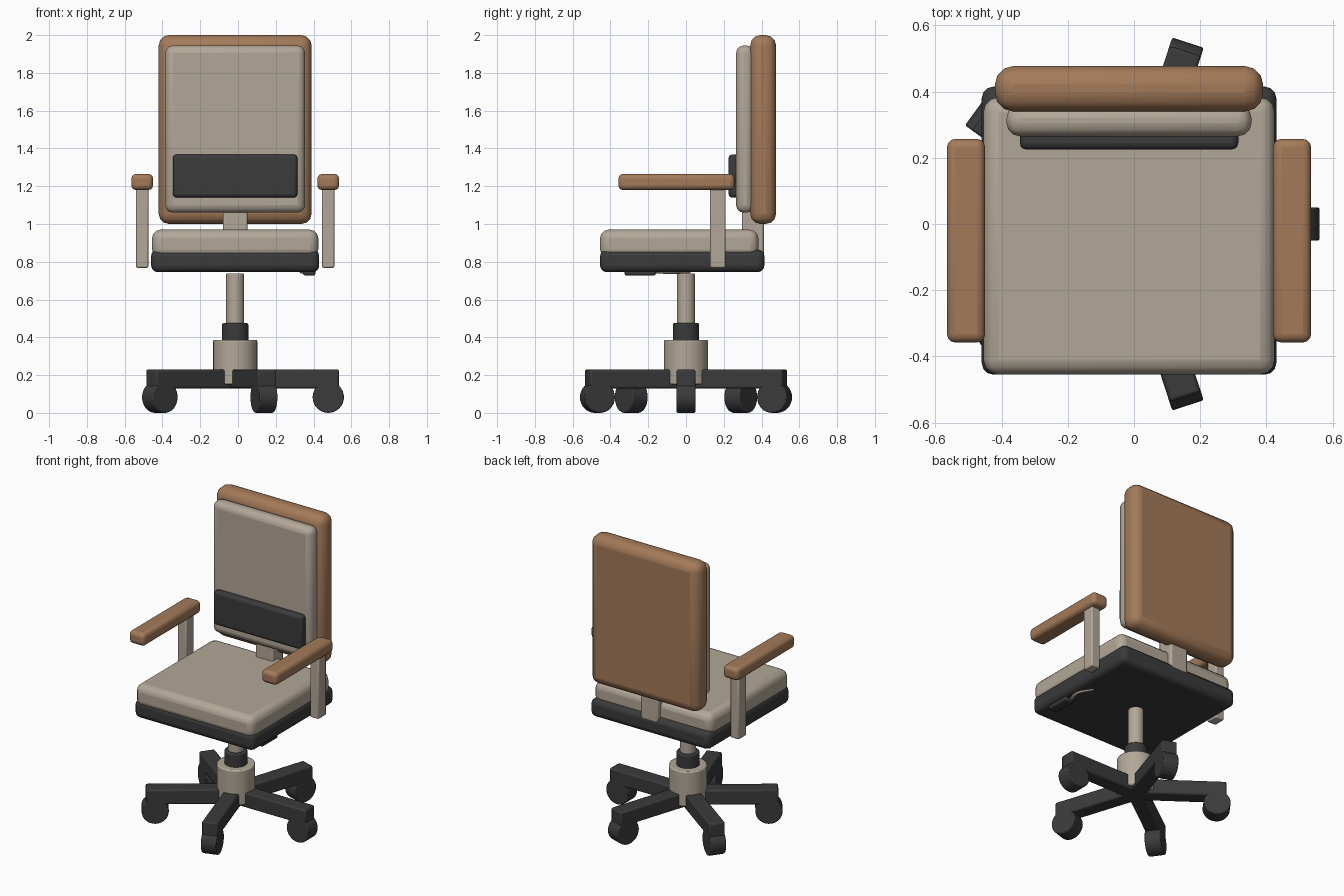
import bpy, math
from mathutils import Matrix

if "Cube" in bpy.data.objects:
    bpy.data.objects.remove(bpy.data.objects["Cube"])

CX = -0.015  # chair's own centre line


def material(name, color):
    m = bpy.data.materials.new(name)
    m.diffuse_color = (*color, 1)
    m.use_nodes = True
    m.node_tree.nodes["Principled BSDF"].inputs["Base Color"].default_value = m.diffuse_color
    return m


BEIGE = material("beige", (0.45, 0.39, 0.315))
BROWN = material("wood brown", (0.37, 0.195, 0.10))
DARK = material("charcoal", (0.043, 0.043, 0.043))


def finish(ob, name, mat, bevel, segments):
    ob.name = name
    ob.data.materials.append(mat)
    bpy.ops.object.transform_apply(location=True, rotation=True, scale=True)
    if bevel:
        b = ob.modifiers.new("round", 'BEVEL')
        b.width, b.segments = bevel, segments
        b.limit_method = 'ANGLE'
    bpy.ops.object.shade_smooth_by_angle(angle=math.radians(40))
    return ob


def box(name, x, y, z, mat, bevel=0.0, segments=3):
    """Rounded box from (min, max) ranges."""
    bpy.ops.mesh.primitive_cube_add(size=1, location=[sum(r) / 2 for r in (x, y, z)])
    ob = bpy.context.object
    ob.scale = [r[1] - r[0] for r in (x, y, z)]
    return finish(ob, name, mat, bevel, segments)


def cylinder(name, r, z, mat, bevel=0.008):
    """Upright cylinder on the centre line."""
    bpy.ops.mesh.primitive_cylinder_add(vertices=32, radius=r, depth=z[1] - z[0],
                                        location=(CX, 0, sum(z) / 2))
    return finish(bpy.context.object, name, mat, bevel, 2)


# seat
box("seat_pan", (-0.46, 0.43), (-0.455, 0.415), (0.745, 0.865), DARK, 0.035)
box("seat_cushion", (-0.455, 0.425), (-0.455, 0.383), (0.82, 0.97), BEIGE, 0.045)

# backrest
box("back_shell", (-0.42, 0.39), (0.34, 0.477), (1.0, 2.0), BROWN, 0.055)
box("back_cushion", (-0.385, 0.355), (0.265, 0.36), (1.06, 1.945), BEIGE, 0.04)
box("lumbar_pad", (-0.345, 0.315), (0.225, 0.29), (1.14, 1.368), DARK, 0.02)
box("back_stem", (-0.08, 0.05), (0.297, 0.412), (0.80, 1.12), BEIGE, 0.01, 2)

# armrests on both sides
for side, s in (("left", -1), ("right", 1)):
    arm = sorted((CX + s * 0.435, CX + s * 0.55))
    post = sorted((CX + s * 0.46, CX + s * 0.525))
    box(side + "_arm_pad", arm, (-0.358, 0.257), (1.18, 1.265), BROWN, 0.025)
    box(side + "_arm_post", post, (0.127, 0.21), (0.768, 1.20), BEIGE, 0.008, 2)

# central column
cylinder("hub", 0.117, (0.15, 0.387), BEIGE)
cylinder("column_collar", 0.07, (0.37, 0.475), DARK)
cylinder("gas_lift", 0.048, (0.46, 0.737), BEIGE, 0.004)

# five legs with casters
for i in range(5):
    turn = Matrix.Translation((CX, 0, 0)) @ Matrix.Rotation(math.radians(72 * i), 4, 'Z')
    leg = box(f"base_leg_{i + 1}", (0.0, 0.55), (-0.05, 0.05), (0.13, 0.23), DARK, 0.01, 2)
    leg.data.transform(turn)
    bpy.ops.mesh.primitive_cylinder_add(vertices=32, radius=0.083, depth=0.1,
                                        location=(0.493, 0, 0.083),
                                        rotation=(math.pi / 2, 0, 0))
    wheel = finish(bpy.context.object, f"caster_{i + 1}", DARK, 0.006, 2)
    wheel.data.transform(turn)

# height lever under the seat: curved rod and grip
box("lever_grip", (0.345, 0.41), (-0.325, -0.16), (0.727, 0.765), DARK, 0.01, 2)
curve = bpy.data.curves.new("lever_rod", 'CURVE')
curve.dimensions = '3D'
curve.bevel_depth = 0.012
curve.bevel_resolution = 2
curve.use_fill_caps = True
spline = curve.splines.new('BEZIER')
path = [(0.36, -0.17, 0.75), (0.385, -0.08, 0.748), (0.335, 0.02, 0.75)]
spline.bezier_points.add(len(path) - 1)
for p, co in zip(spline.bezier_points, path):
    p.co = co
    p.handle_left_type = p.handle_right_type = 'AUTO'
curve.materials.append(BEIGE)
bpy.context.collection.objects.link(bpy.data.objects.new("lever_rod", curve))
